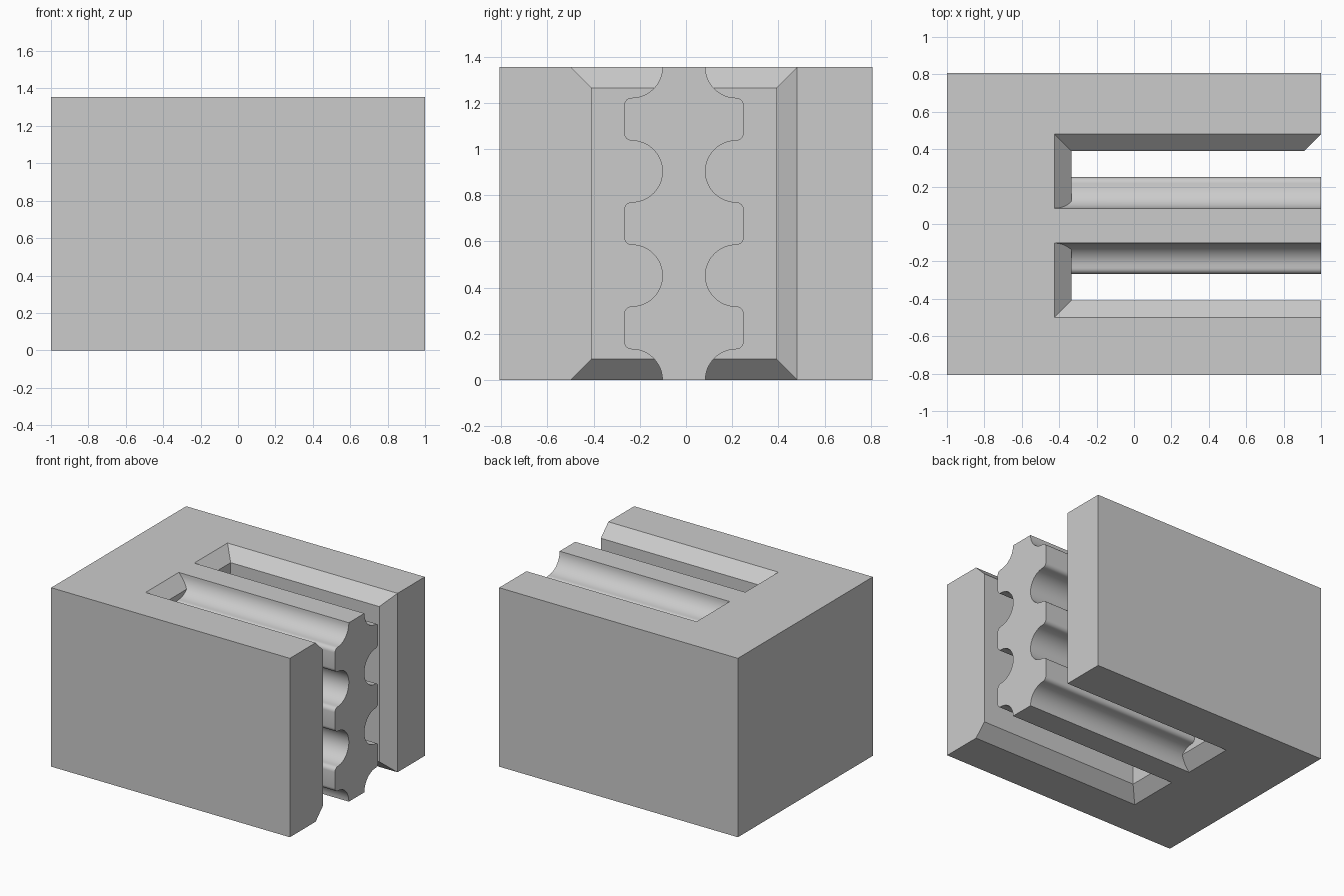
import bpy, bmesh, math

cube = bpy.data.objects.get("Cube")
if cube:
    bpy.data.objects.remove(cube, do_unlink=True)

HEIGHT, DEPTH = 1.355, 1.615
MID_Y = -0.009                      # centre line of the slot
SLOT, BACK, BEVEL = 0.4, -0.335, 0.09
PITCH = HEIGHT / 3                  # spacing of the grooves
RADIUS, FILLET, CORE = 0.133, 0.033, 0.259

grey = bpy.data.materials.new("light_grey")
grey.use_nodes = True
grey.diffuse_color = (0.6, 0.6, 0.6, 1)
grey.node_tree.nodes["Principled BSDF"].inputs["Base Color"].default_value = grey.diffuse_color


def add_object(name, bm):
    bmesh.ops.recalc_face_normals(bm, faces=bm.faces)
    mesh = bpy.data.meshes.new(name)
    bm.to_mesh(mesh)
    bm.free()
    mesh.materials.append(grey)
    obj = bpy.data.objects.new(name, mesh)
    bpy.context.collection.objects.link(obj)
    return obj


def prism(name, ring_a, ring_b):
    """Solid between two matching rings of points."""
    bm = bmesh.new()
    a = [bm.verts.new(p) for p in ring_a]
    b = [bm.verts.new(p) for p in ring_b]
    bm.faces.new(a)
    bm.faces.new(b)
    for i in range(len(a)):
        j = (i + 1) % len(a)
        bm.faces.new((a[i], a[j], b[j], b[i]))
    return add_object(name, bm)


def combine(target, tool, operation):
    """Apply a boolean and remove the helper."""
    tool.hide_render = True
    mod = target.modifiers.new(operation, 'BOOLEAN')
    mod.operation, mod.solver, mod.object = operation, 'EXACT', tool
    bpy.ops.object.select_all(action='DESELECT')
    bpy.context.view_layer.objects.active = target
    target.select_set(True)
    bpy.ops.object.modifier_apply(modifier=mod.name)
    bpy.data.objects.remove(tool, do_unlink=True)


def flat_ring(z, grow, x_end):
    w, x = SLOT + grow, BACK - grow
    return [(x, MID_Y - w, z), (x_end, MID_Y - w, z),
            (x_end, MID_Y + w, z), (x, MID_Y + w, z)]


def upright_ring(x, grow):
    w, lo, hi = SLOT + grow, -0.3, HEIGHT + 0.3
    return [(x, MID_Y - w, lo), (x, MID_Y + w, lo),
            (x, MID_Y + w, hi), (x, MID_Y - w, hi)]


# Slot opening with bevelled mouths at top, bottom and open end
slot = prism("slot_cutter", flat_ring(-0.2, 0, 1.2), flat_ring(HEIGHT + 0.2, 0, 1.2))
inner, outer = -0.1, BEVEL + 0.1
for base, way in ((0, -1), (HEIGHT, 1)):
    mouth = prism("mouth_cutter",
                  flat_ring(base + way * (inner - BEVEL), inner, 1.25),
                  flat_ring(base + way * (outer - BEVEL), outer, 1.25))
    combine(slot, mouth, 'UNION')
mouth = prism("end_cutter", upright_ring(1 - BEVEL + inner, inner),
              upright_ring(1 - BEVEL + outer, outer))
combine(slot, mouth, 'UNION')

# Scalloped profile of the central bar: round grooves and filleted ribs
side = []
for k in range(-1, 5):
    z = k * PITCH
    groove_y = CORE - FILLET

    def fillet(sign):
        steps = [math.radians(90 * i / 6) for i in range(7)]
        pts = [(groove_y + FILLET * math.sin(t),
                z + sign * (RADIUS + FILLET - FILLET * math.cos(t))) for t in steps]
        return pts

    side += fillet(-1)[::-1]
    for i in range(1, 24):
        t = math.radians(-90 + 180 * i / 24)
        side.append((groove_y - RADIUS * math.cos(t), z + RADIUS * math.sin(t)))
    side += fillet(1)
outline = [(y, z) for y, z in side] + [(-y, z) for y, z in reversed(side)]
bar = prism("bar_cutter", [(-0.8, MID_Y + y, z) for y, z in outline],
            [(1.5, MID_Y + y, z) for y, z in outline])
combine(slot, bar, 'DIFFERENCE')

# Main block with the slot removed, leaving the bar
bm = bmesh.new()
bmesh.ops.create_cube(bm, size=1)
bmesh.ops.scale(bm, vec=(2, DEPTH, HEIGHT), verts=bm.verts)
bmesh.ops.translate(bm, vec=(0, 0, HEIGHT / 2), verts=bm.verts)
block = add_object("slotted_block", bm)
combine(block, slot, 'DIFFERENCE')
bpy.ops.object.shade_smooth_by_angle(angle=math.radians(30))
